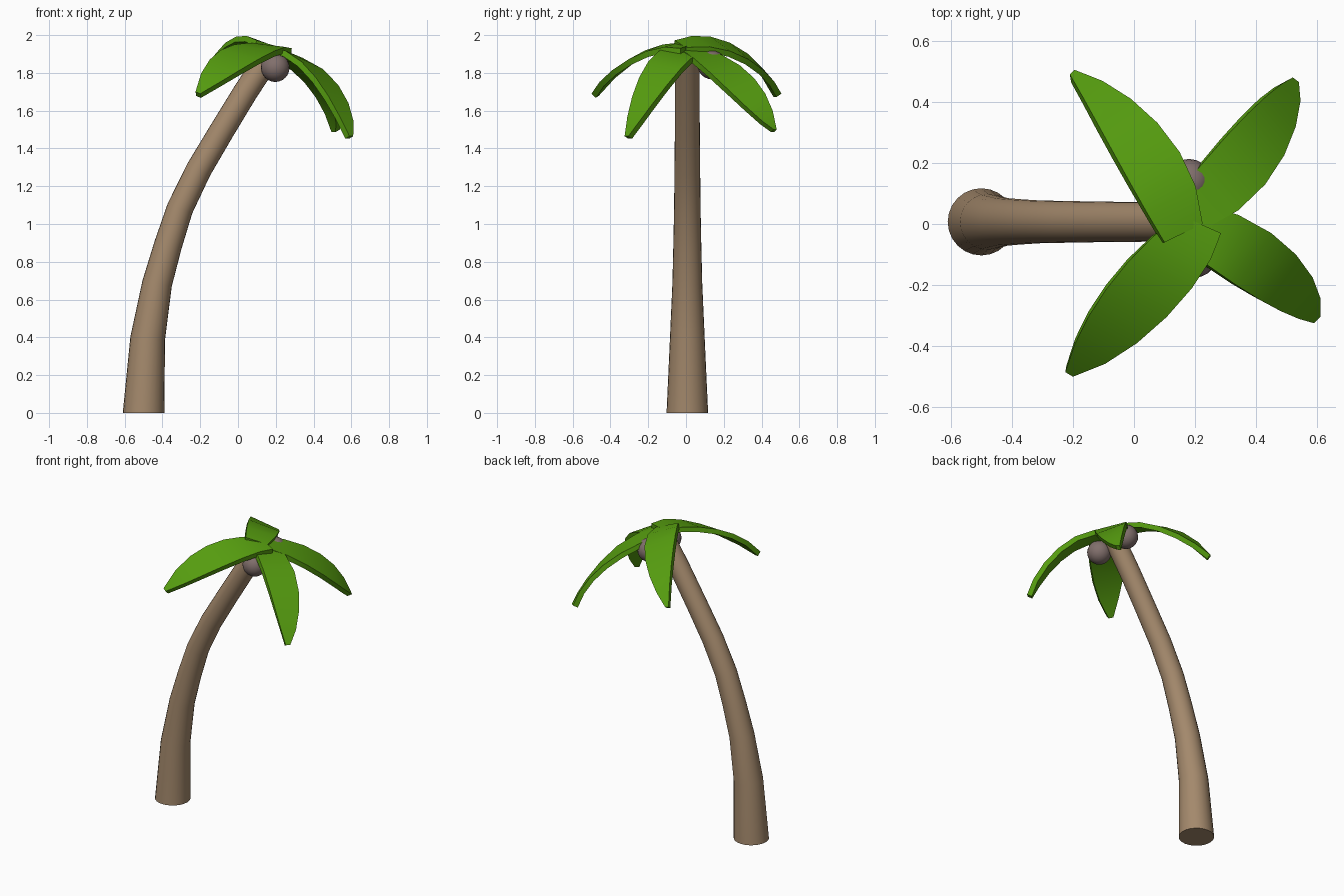
import bpy, bmesh, math
from mathutils import Vector

if "Cube" in bpy.data.objects:
    bpy.data.objects.remove(bpy.data.objects["Cube"])


def material(name, rgb):
    m = bpy.data.materials.new(name)
    m.diffuse_color = (*rgb, 1)
    m.use_nodes = True
    m.node_tree.nodes["Principled BSDF"].inputs["Base Color"].default_value = m.diffuse_color
    return m


BARK = material("bark brown", (0.37, 0.25, 0.15))
LEAF = material("leaf green", (0.095, 0.345, 0.005))
NUT = material("coconut grey brown", (0.22, 0.16, 0.15))


def finish(bm, name, mat, angle):
    bmesh.ops.recalc_face_normals(bm, faces=bm.faces)
    me = bpy.data.meshes.new(name)
    bm.to_mesh(me)
    bm.free()
    ob = bpy.data.objects.new(name, me)
    bpy.context.collection.objects.link(ob)
    me.materials.append(mat)
    bpy.ops.object.select_all(action='DESELECT')
    ob.select_set(True)
    bpy.context.view_layer.objects.active = ob
    bpy.ops.object.shade_smooth_by_angle(angle=math.radians(angle))
    return ob


# Trunk: rings swept along a leaning curve (x, z, radius)
path = [(-0.5, 0, 0.11), (-0.478, 0.395, 0.092), (-0.428, 0.686, 0.079),
        (-0.37, 0.89, 0.074), (-0.307, 1.083, 0.07), (-0.208, 1.288, 0.068),
        (-0.085, 1.495, 0.066), (0.04, 1.70, 0.065), (0.165, 1.89, 0.065)]
SIDES = 24
bm = bmesh.new()
rings = []
for i, (x, z, r) in enumerate(path):
    a, b = path[max(i - 1, 0)], path[min(i + 1, len(path) - 1)]
    t = Vector((b[0] - a[0], 0, b[1] - a[1])).normalized()
    if i == 0:
        t = Vector((0, 0, 1))
    u = Vector((t.z, 0, -t.x))
    ring = []
    for k in range(SIDES):
        q = 2 * math.pi * k / SIDES
        ring.append(bm.verts.new(Vector((x, 0.007, z)) + u * r * math.cos(q)
                                 + Vector((0, r * math.sin(q), 0))))
    rings.append(ring)
for r0, r1 in zip(rings, rings[1:]):
    for k in range(SIDES):
        n = (k + 1) % SIDES
        bm.faces.new((r0[k], r0[n], r1[n], r1[k]))
bm.faces.new(rings[0][::-1])
bm.faces.new(rings[-1])
finish(bm, "trunk", BARK, 40)

# Coconuts
for i, loc in enumerate([(0.197, -0.10, 1.828), (0.18, 0.137, 1.842)]):
    bm = bmesh.new()
    bmesh.ops.create_uvsphere(bm, u_segments=20, v_segments=12, radius=0.076)
    bmesh.ops.translate(bm, verts=bm.verts, vec=loc)
    finish(bm, f"coconut_{i + 1}", NUT, 40)


def curve(pts, n):
    """Smooth cubic through four points, sampled n + 1 times."""
    out = []
    for s in range(n + 1):
        t = 3 * s / n
        p = Vector()
        for i in range(4):
            w = 1.0
            for j in range(4):
                if j != i:
                    w *= (t - j) / (i - j)
            p += w * Vector(pts[i])
        out.append(p)
    return out


def frond(name, left, right, thick=0.032, n=6):
    """Drooping slab between two edge curves."""
    a, b = curve(left, n), curve(right, n)
    bm = bmesh.new()
    rows = []
    for i in range(n + 1):
        j0, j1 = max(i - 1, 0), min(i + 1, n)
        along = (a[j1] + b[j1]) - (a[j0] + b[j0])
        nrm = (b[max(1, min(i, n - 1))] - a[max(1, min(i, n - 1))]).cross(along).normalized()
        if nrm.z < 0:
            nrm = -nrm
        d = nrm * thick
        rows.append([bm.verts.new(p) for p in (a[i], b[i], b[i] - d, a[i] - d)])
    for r0, r1 in zip(rows, rows[1:]):
        for k in range(4):
            m = (k + 1) % 4
            bm.faces.new((r0[k], r0[m], r1[m], r1[k]))
    bm.faces.new(rows[0])
    bm.faces.new(rows[-1][::-1])
    finish(bm, name, LEAF, 35)


# Four fronds, each given by its two edges from crown to tip
frond("frond_back_left",
      [(0.10, -0.06, 1.972), (-0.01, 0.13, 1.992), (-0.12, 0.33, 1.90), (-0.21, 0.49, 1.69)],
      [(0.225, 0, 1.935), (0.15, 0.235, 1.915), (-0.01, 0.41, 1.815), (-0.195, 0.505, 1.69)])
frond("frond_back_right",
      [(0.12, 0.07, 1.94), (0.30, 0.285, 1.84), (0.435, 0.42, 1.69), (0.52, 0.48, 1.50)],
      [(0.225, -0.02, 1.92), (0.43, 0.13, 1.80), (0.53, 0.32, 1.62), (0.54, 0.465, 1.50)])
frond("frond_front_right",
      [(0.155, -0.07, 1.94), (0.335, -0.20, 1.86), (0.48, -0.285, 1.675), (0.59, -0.325, 1.465)],
      [(0.21, 0.07, 1.90), (0.45, -0.03, 1.82), (0.585, -0.175, 1.64), (0.61, -0.305, 1.465)])
frond("frond_front_left",
      [(0.15, 0.03, 1.95), (-0.02, -0.125, 1.95), (-0.15, -0.305, 1.87), (-0.225, -0.485, 1.70)],
      [(0.285, -0.03, 1.93), (0.19, -0.21, 1.915), (0.01, -0.39, 1.815), (-0.20, -0.50, 1.69)])
